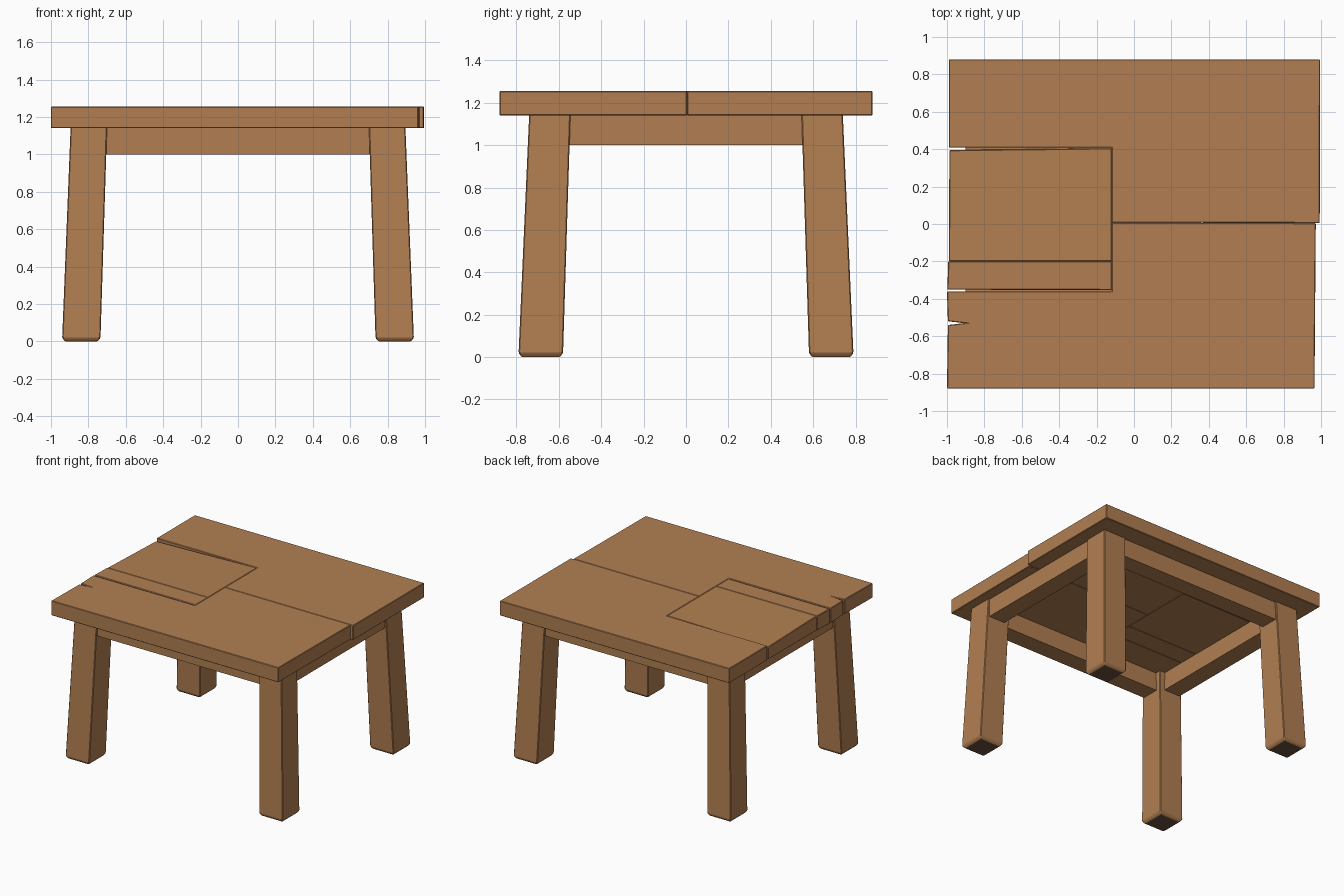
import bpy, bmesh

if "Cube" in bpy.data.objects:
    bpy.data.objects.remove(bpy.data.objects["Cube"])


def material(name, col):
    m = bpy.data.materials.new(name)
    m.diffuse_color = (*col, 1)
    m.use_nodes = True
    m.node_tree.nodes["Principled BSDF"].inputs["Base Color"].default_value = m.diffuse_color
    return m


wood = material("warm wood", (0.445, 0.212, 0.084))
dark = material("dark foot wood", (0.138, 0.080, 0.048))


def loft(name, rings, bevel=0.0):
    """Solid skinned through matching rings of points, bottom to top."""
    bm = bmesh.new()
    vs = [[bm.verts.new(p) for p in r] for r in rings]
    n = len(vs[0])
    base = bm.faces.new(vs[0][::-1])
    bm.faces.new(vs[-1])
    for a, b in zip(vs, vs[1:]):
        for i in range(n):
            j = (i + 1) % n
            bm.faces.new((a[i], a[j], b[j], b[i]))
    if name.endswith("leg"):
        base.material_index = 1
    bmesh.ops.recalc_face_normals(bm, faces=bm.faces[:])
    me = bpy.data.meshes.new(name)
    bm.to_mesh(me)
    bm.free()
    me.materials.append(wood)
    me.materials.append(dark)
    ob = bpy.data.objects.new(name, me)
    bpy.context.collection.objects.link(ob)
    if bevel:
        mod = ob.modifiers.new("worn edges", 'BEVEL')
        mod.width = bevel
        mod.segments = 1
        mod.limit_method = 'ANGLE'
    return ob


def rect(x0, x1, y0, y1, z):
    return [(x0, y0, z), (x1, y0, z), (x1, y1, z), (x0, y1, z)]


def box(name, x0, x1, y0, y1, z0, z1, bevel=0.0):
    return loft(name, [rect(x0, x1, y0, y1, z0), rect(x0, x1, y0, y1, z1)], bevel)


def plank(name, outline, dips=None):
    """Board from a top-view outline; dips lowers chosen top corners."""
    dips = dips or {}
    low = [(x, y, 1.14) for x, y in outline]
    top = [(x, y, 1.255 - dips.get(i, 0)) for i, (x, y) in enumerate(outline)]
    return loft(name, [low, top], 0.004)


# Table top: two big boards, two short loose boards at the left end
plank("back_board", [(-0.99, 0.408), (-0.12, 0.408), (-0.12, 0.008),
                     (0.993, 0.005), (0.995, 0.88), (-0.99, 0.88)])
plank("front_board", [(-1.0, -0.88), (0.965, -0.88), (0.972, 0.005),
                      (-0.12, 0.008), (-0.12, -0.36), (-1.0, -0.36),
                      (-0.995, -0.52), (-0.91, -0.53), (-0.995, -0.54)])
plank("narrow_loose_board", [(-0.998, -0.351), (-0.12, -0.353),
                             (-0.12, -0.2), (-0.993, -0.2)])
plank("wide_loose_board", [(-0.99, -0.2), (-0.12, -0.2),
                           (-0.12, 0.405), (-0.987, 0.395)], {3: 0.018})
# Filler that closes the cracks below the surface
box("top_core", -0.9, -0.05, -0.6, 0.6, 1.142, 1.215)

# Splayed legs with chamfered dark feet
for sx, xn in ((-1, "left"), (1, "right")):
    for sy, yn in ((-1, "front"), (1, "back")):
        def ring(x0, x1, y0, y1, z):
            xs, ys = sorted((sx * x0, sx * x1)), sorted((sy * y0, sy * y1))
            return rect(*xs, *ys, z)
        loft(f"{yn}_{xn}_leg", [
            ring(0.75, 0.925, 0.595, 0.775, 0.0),
            ring(0.735, 0.94, 0.58, 0.79, 0.02),
            ring(0.7, 0.895, 0.545, 0.74, 1.145)], 0.005)

# Aprons between the legs
for s, yn, xn in ((-1, "front", "left"), (1, "back", "right")):
    y0, y1 = sorted((s * 0.59, s * 0.73))
    box(f"{yn}_apron", -0.74, 0.74, y0, y1, 1.0, 1.145)
    x0, x1 = sorted((s * 0.745, s * 0.885))
    box(f"{xn}_apron", x0, x1, -0.59, 0.59, 1.0, 1.145)
